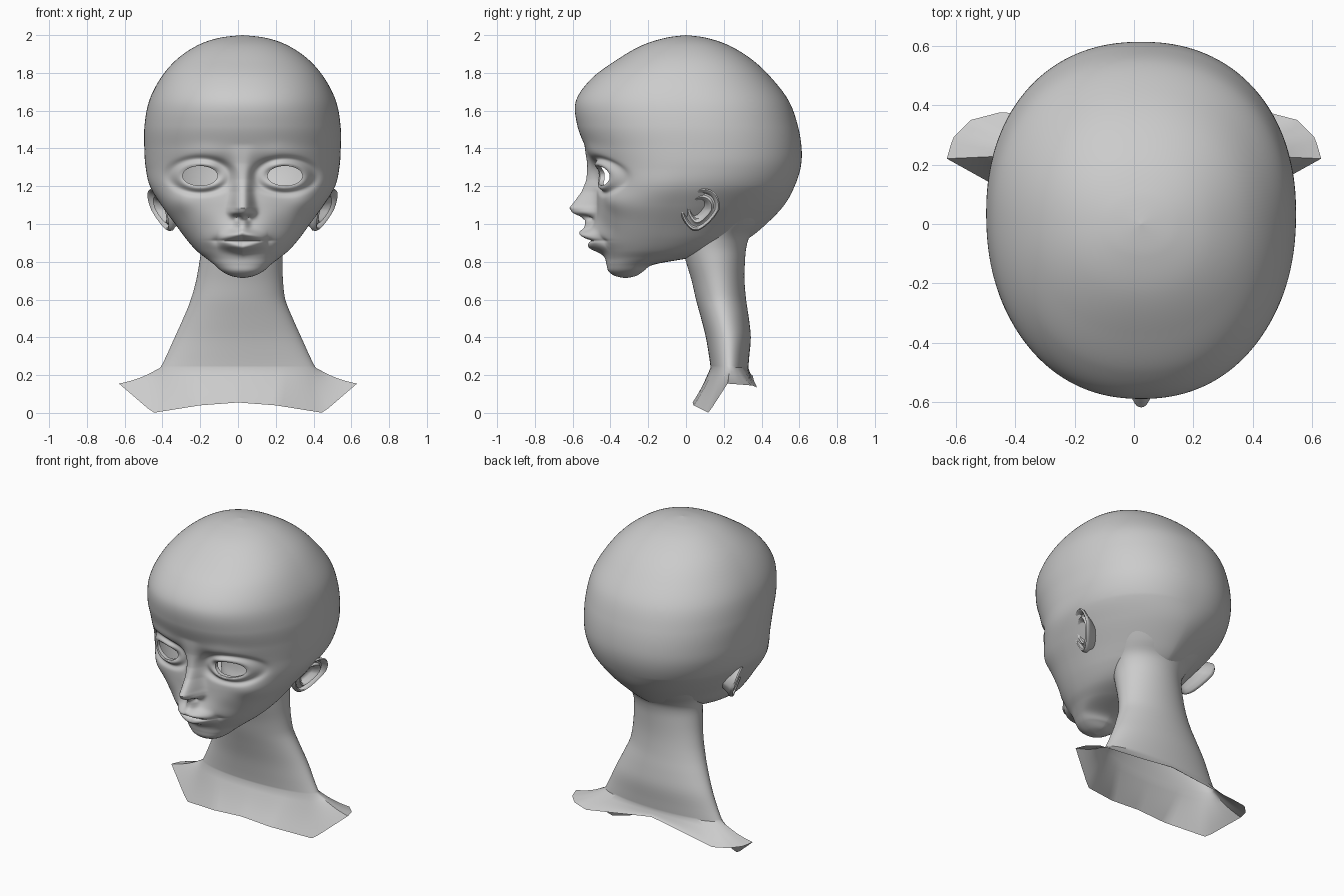
import bpy, bmesh
from math import sin, cos, pi, exp, sqrt

if "Cube" in bpy.data.objects:
    bpy.data.objects.remove(bpy.data.objects["Cube"])

CX = 0.024  # the head sits slightly off the neck axis


def spline(keys, steps):
    """Catmull-Rom rows through a list of tuples."""
    rows, n = [], len(keys)
    for i in range(n - 1):
        a, b, c, d = (keys[max(0, min(n - 1, i + k))] for k in (-1, 0, 1, 2))
        for s in range(steps):
            t = s / steps
            rows.append([0.5 * (2 * q + (r - p) * t + (2 * p - 5 * q + 4 * r - w) * t * t
                                + (3 * q - p - 3 * r + w) * t ** 3)
                         for p, q, r, w in zip(a, b, c, d)])
    rows.append(list(keys[-1]))
    return rows


def lerp(table, t):
    """Linear lookup in rows (t, values...)."""
    for a, b in zip(table, table[1:]):
        if t <= b[0]:
            f = max(0, (t - a[0]) / (b[0] - a[0]))
            return [p + (q - p) * f for p, q in zip(a[1:], b[1:])]
    return list(table[-1][1:])


def skin(bm, rings):
    """Quads between closed rings of points."""
    vs = [[bm.verts.new(p) for p in r] for r in rings]
    n = len(vs[0])
    for a, b in zip(vs, vs[1:]):
        for i in range(n):
            j = (i + 1) % n
            bm.faces.new((a[i], a[j], b[j], b[i]))


def finish(bm, name, angle=50):
    bmesh.ops.recalc_face_normals(bm, faces=bm.faces)
    me = bpy.data.meshes.new(name)
    bm.to_mesh(me)
    bm.free()
    ob = bpy.data.objects.new(name, me)
    bpy.context.collection.objects.link(ob)
    bpy.ops.object.select_all(action='DESELECT')
    ob.select_set(True)
    bpy.context.view_layer.objects.active = ob
    bpy.ops.object.shade_smooth_by_angle(angle=angle * pi / 180)


def spow(v, e):
    return abs(v) ** e * (1 if v >= 0 else -1)


def bell(v, mid, width):
    return exp(-((v - mid) / width) ** 2)


# Head sections: z, front y, back y, half width, y of the widest point
HEAD = [(2.0, 0, 0, 0, 0), (1.985, -.11, .11, .125, 0), (1.945, -.235, .228, .24, 0),
        (1.87, -.365, .35, .35, 0), (1.77, -.50, .455, .435, 0), (1.65, -.583, .545, .495, .02),
        (1.52, -.575, .592, .519, .03), (1.40, -.53, .612, .52, .04), (1.30, -.495, .607, .513, .03),
        (1.20, -.475, .575, .49, -.02), (1.10, -.475, .52, .43, -.08), (1.0, -.475, .425, .357, -.12),
        (.92, -.46, .325, .298, -.14), (.86, -.435, .2, .245, -.17), (.82, -.425, .02, .195, -.21),
        (.785, -.42, -.17, .15, -.27), (.75, -.41, -.225, .11, -.30), (.725, -.375, -.265, .06, -.32),
        (.713, -.32, -.32, 0, -.32)]
# Nose: z, height, half width
NOSE = [(.95, 0, .03), (.99, .035, .035), (1.02, .05, .035), (1.04, .08, .04), (1.06, .125, .05),
        (1.085, .142, .052), (1.12, .115, .05), (1.17, .08, .045), (1.235, .048, .047),
        (1.32, .022, .055), (1.42, 0, .065)]
EYE_X, EYE_Z, EYE_W, EYE_H = .225, 1.255, .092, .052


def eye_r(x, z):
    return sqrt(((abs(x) - EYE_X) / EYE_W) ** 2 + ((z - EYE_Z) / EYE_H) ** 2)


def relief(x, z):
    """Forward relief of the face at (x, z)."""
    ax = abs(x)
    h, w = lerp(NOSE, z)
    d = h * exp(-(ax / w) ** 2.6)
    d += .022 * bell(ax, .055, .02) * bell(z, 1.06, .025)              # nostril wings
    d -= .03 * bell(ax, .026, .013) * bell(z, 1.034, .011)             # nostrils
    d += .05 * bell(ax, 0, .13) * bell(z, .93, .07)                    # muzzle
    fade = max(0, 1 - (ax / .135) ** 2)
    d += .05 * fade * bell(z, .95 - .18 * ax, .025)                    # upper lip
    d += .046 * fade * bell(z, .873 + .18 * ax, .027)                  # lower lip
    d -= .02 * bell(ax, 0, .11) * bell(z, .912, .007)                  # mouth line
    d -= .01 * bell(ax, .14, .025) * bell(z, .91, .02)                 # mouth corners
    r = eye_r(x, z)
    d += .014 * bell(r, 1.2, .3) - .014 * bell(r, 1.75, .3)            # lids and crease
    d -= .03 * bell(ax, .12, .05) * bell(z, 1.27, .06)                 # inner sockets
    d += .008 * bell(ax, .2, .14) * bell(z, 1.385 - .1 * abs(ax - .2), .04)  # brows
    d += .03 * bell(ax, .34, .09) * bell(z, 1.12, .07)                 # cheekbones
    d -= .008 * bell(ax, .2, .07) * bell(z, .98, .06)                  # cheek hollows
    return d


# Head
bm = bmesh.new()
COLS, rings = 220, []
for z, yf, yb, hw, yc in spline(HEAD, 14):
    ring = []
    nape = .91 + .35 * min(1, max(0, (1.2 - z) / .25))  # slimmer towards the neck
    for i in range(COLS):
        u = 2 * pi * i / COLS
        a = u - .55 * sin(u)
        c = spow(cos(a), .91)
        x = hw * spow(sin(a), .91 if c > 0 else nape)
        y = yc - c * ((yc - yf) if c > 0 else (yb - yc))
        if c > 0:
            y -= relief(x, z) * min(1, c * 3)
        ring.append((x + CX, y, z))
    rings.append(ring)
skin(bm, rings)
bmesh.ops.remove_doubles(bm, verts=bm.verts, dist=1e-5)
# open eyes, and an open passage into the neck
gone = []
for f in bm.faces:
    p = f.calc_center_median()
    if p.y < -.25 and eye_r(p.x - CX, p.z) < 1:
        gone.append(f)
    elif p.z < .93 and ((p.x / .19) ** 2 + ((p.y - .16) / .13) ** 2) < 1:
        gone.append(f)
bmesh.ops.delete(bm, geom=gone, context='FACES')
rim = [e for e in bm.edges if e.is_boundary and e.verts[0].co.y < -.25]
rim_verts = {v for e in rim for v in e.verts}
for v in rim_verts:
    r = eye_r(v.co.x - CX, v.co.z)
    mid = CX + (EYE_X if v.co.x > CX else -EYE_X)
    v.co.x = mid + (v.co.x - mid) / r
    v.co.z = EYE_Z + (v.co.z - EYE_Z) / r
near = {v: [e.other_vert(v) for e in v.link_edges if e.is_boundary] for v in rim_verts}
for _ in range(4):
    new = {v: (v.co.y * 2 + sum(w.co.y for w in ws)) / (2 + len(ws)) for v, ws in near.items()}
    for v, y in new.items():
        v.co.y = y
# lid thickness
for g in bmesh.ops.extrude_edge_only(bm, edges=rim)['geom']:
    if isinstance(g, bmesh.types.BMVert):
        g.co.y += .025
finish(bm, "head")

# Neck sections: z, front y, back y, half width
NECK = [(1.08, .02, .46, .31), (1.0, .01, .40, .26), (.94, -.01, .342, .228), (.88, -.02, .32, .216),
        (.8, 0, .312, .22), (.7, .03, .31, .23), (.6, .053, .318, .25), (.5, .08, .333, .29),
        (.4, .105, .343, .335), (.3, .122, .335, .38), (.24, .13, .33, .41)]
# Cut edge of the shoulders, front to back: turn, x, y, z
EDGE = [(0, 0, .035, .055), (.2, .2, .04, .04), (.38, .45, .12, 0), (.5, .63, .22, .155),
        (.57, .61, .29, .15), (.65, .55, .35, .145), (.75, .45, .376, .135),
        (.88, .2, .36, .17), (1, 0, .352, .2)]
bm = bmesh.new()
N, rings = 80, []
for z, yf, yb, hw in spline(NECK, 4):
    yc, d = (yf + yb) / 2, (yb - yf) / 2
    rings.append([(hw * sin(2 * pi * i / N) + CX * max(0, min(1, (z - .6) / .3)),
                   yc - d * cos(2 * pi * i / N), z) for i in range(N)])
base = rings[-1]
for k in range(1, 7):
    t = k / 6
    ring = []
    for i in range(N):
        u = 2 * i / N
        s = 1 if u <= 1 else -1
        ex, ey, ez = lerp(EDGE, u if u <= 1 else 2 - u)
        bx, by, bz = base[i]
        ring.append((bx + (s * ex - bx) * t, by + (ey - by) * t,
                     bz + (ez - bz) * t - .012 * sin(pi * t)))
    rings.append(ring)
skin(bm, rings)
finish(bm, "neck_and_shoulders", 35)


# Ears: relief disc in front, cone back into the head
def ear(side, name):
    bm = bmesh.new()
    n, rings = 48, []
    prof = [(.02, -.04), (.25, -.038), (.42, -.028), (.5, -.002), (.6, .006), (.7, -.01),
            (.78, -.012), (.86, .01), (.94, .014), (1, .004), (.98, -.012), (.8, -.035),
            (.6, -.075), (.4, -.11)]
    for r, out in prof:
        ring = []
        for i in range(n):
            a = 2 * pi * i / n
            low = max(0, -sin(a))
            y = .072 + r * cos(a) * .104 * (1 - .35 * low) + .022 * r * sin(a)
            z = 1.075 + r * sin(a) * .112
            x = .432 + .34 * (z - 1.07) + .4 * (y - .08) + out
            ring.append((CX + side * x, y, z))
        rings.append(ring)
    skin(bm, rings)
    finish(bm, name)


ear(1, "ear_right")
ear(-1, "ear_left")
